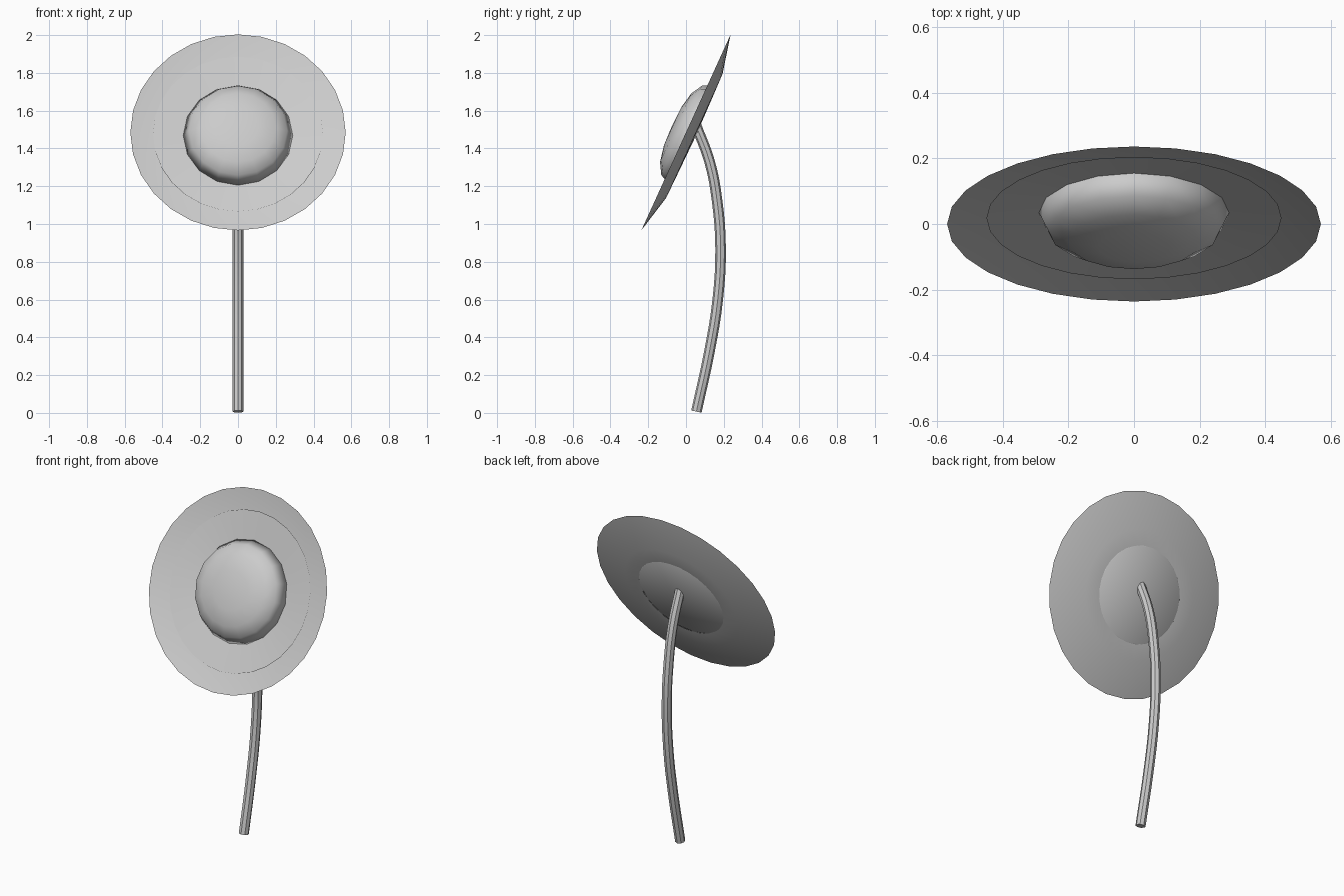
import bpy, bmesh, math
from mathutils import Vector

if "Cube" in bpy.data.objects:
    bpy.data.objects.remove(bpy.data.objects["Cube"])

CENTRE = Vector((0, 0, 1.485))
TILT = math.radians(65.5)


def lathe(name, profile, sides):
    """Spin (radius, height) points about the tilted flower axis."""
    bm = bmesh.new()
    rings = []
    for r, h in profile:
        if r == 0:
            rings.append([bm.verts.new((0, 0, h))] * sides)
        else:
            rings.append([bm.verts.new((r * math.cos(2 * math.pi * i / sides),
                                        r * math.sin(2 * math.pi * i / sides), h))
                          for i in range(sides)])
    for a, b in zip(rings, rings[1:]):
        for i in range(sides):
            j = (i + 1) % sides
            bm.faces.new(list(dict.fromkeys((a[i], b[i], b[j], a[j]))))
    bmesh.ops.recalc_face_normals(bm, faces=bm.faces)
    # open sheets should face forward
    if profile[0][0] and sum(f.normal.z for f in bm.faces) < 0:
        bmesh.ops.reverse_faces(bm, faces=bm.faces)
    for f in bm.faces:
        f.smooth = True
    mesh = bpy.data.meshes.new(name)
    bm.to_mesh(mesh)
    bm.free()
    ob = bpy.data.objects.new(name, mesh)
    ob.location = CENTRE
    ob.rotation_euler = (TILT, 0, 0)
    bpy.context.collection.objects.link(ob)
    return ob


# Two nested shallow petal dishes
lathe("outer_petals", [(0.57, 0), (0.36, -0.048), (0.27, -0.05)], 28)
lathe("inner_petals", [(0.45, -0.02), (0.26, -0.042)], 28)

# Cushion-shaped seed head, nearly flat behind
lathe("seed_head", [(0, 0.082), (0.11, 0.078), (0.20, 0.06), (0.26, 0.025),
                    (0.29, -0.038), (0.27, -0.05), (0, -0.055)], 16)

# Bowed round stem
points = [(0.055, 0.007), (0.125, 0.33), (0.168, 0.6), (0.183, 0.87),
          (0.165, 1.12), (0.125, 1.33), (0.05, 1.53)]
curve = bpy.data.curves.new("stem", 'CURVE')
curve.dimensions = '3D'
curve.bevel_depth = 0.028
curve.bevel_resolution = 2
curve.resolution_u = 4
curve.use_fill_caps = True
spline = curve.splines.new('BEZIER')
spline.bezier_points.add(len(points) - 1)
for bp, (y, z) in zip(spline.bezier_points, points):
    bp.co = (0, y, z)
    bp.handle_left_type = bp.handle_right_type = 'AUTO'
stem = bpy.data.objects.new("stem", curve)
bpy.context.collection.objects.link(stem)

# Turn the stem into a mesh with smooth sides and a sharp end
bpy.context.view_layer.objects.active = stem
stem.select_set(True)
bpy.ops.object.convert(target='MESH')
bpy.ops.object.shade_smooth_by_angle(angle=math.radians(40))
